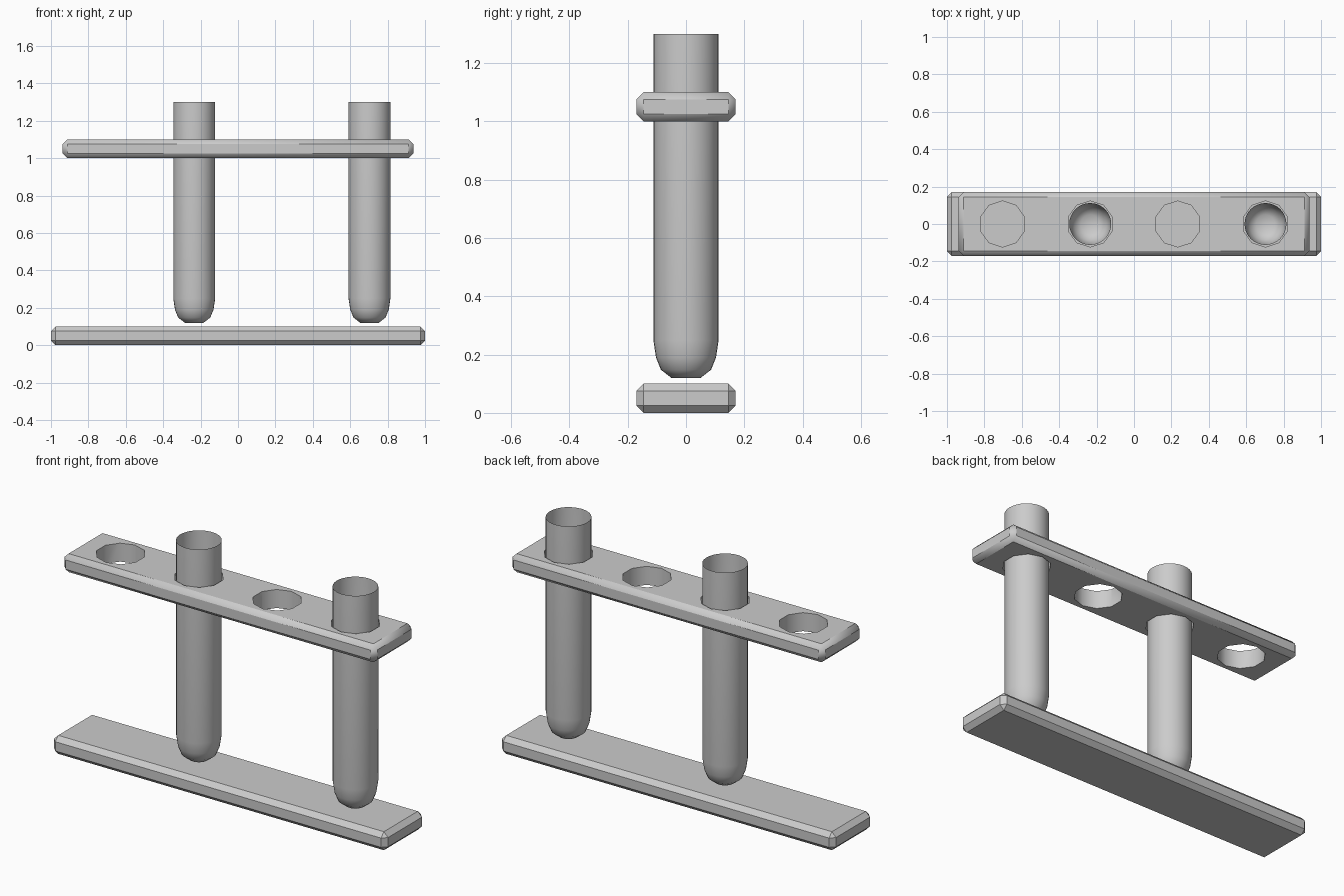
import bpy, bmesh, math

if "Cube" in bpy.data.objects:
    bpy.data.objects.remove(bpy.data.objects["Cube"])

HOLES = [-0.703, -0.234, 0.234, 0.703]


def activate(obj):
    bpy.ops.object.select_all(action='DESELECT')
    obj.select_set(True)
    bpy.context.view_layer.objects.active = obj


def board(name, length, z0):
    # chamfered bar, 0.34 deep and 0.1 thick
    bpy.ops.mesh.primitive_cube_add(size=1, location=(0, 0, z0 + 0.05))
    obj = bpy.context.object
    obj.name = name
    obj.scale = (length, 0.34, 0.1)
    bpy.ops.object.transform_apply(location=True, rotation=False, scale=True)
    mod = obj.modifiers.new("chamfer", 'BEVEL')
    mod.width = 0.025
    mod.segments = 1
    bpy.ops.object.modifier_apply(modifier=mod.name)
    return obj


def tube(name, x):
    # thin open-topped tube with a rounded bottom, spun from a profile
    profile = [(0, 0.12), (0.05, 0.12), (0.086, 0.148), (0.103, 0.19),
               (0.112, 0.25), (0.112, 1.3)]
    bm = bmesh.new()
    verts = [bm.verts.new((r, 0, z)) for r, z in profile]
    edges = [bm.edges.new(p) for p in zip(verts, verts[1:])]
    bmesh.ops.spin(bm, geom=verts + edges, cent=(0, 0, 0), axis=(0, 0, 1),
                   angle=2 * math.pi, steps=32)
    bmesh.ops.remove_doubles(bm, verts=bm.verts, dist=0.0005)
    bmesh.ops.recalc_face_normals(bm, faces=bm.faces)
    # make sure the outside faces outward
    wall = max(bm.faces, key=lambda f: f.calc_area())
    c = wall.calc_center_median()
    if wall.normal.x * c.x + wall.normal.y * c.y < 0:
        bmesh.ops.reverse_faces(bm, faces=bm.faces)
    mesh = bpy.data.meshes.new(name)
    bm.to_mesh(mesh)
    bm.free()
    obj = bpy.data.objects.new(name, mesh)
    bpy.context.collection.objects.link(obj)
    obj.location.x = x
    activate(obj)
    bpy.ops.object.shade_smooth_by_angle(angle=math.radians(50))


# base and upper rack board
board("base_board", 2.0, 0.0)
rack = board("holder_board", 1.875, 1.0)

# four ten-sided holes through the upper board
for x in HOLES:
    bpy.ops.mesh.primitive_cylinder_add(vertices=10, radius=0.123, depth=0.4,
                                        location=(x, 0, 1.05))
    cutter = bpy.context.object
    cutter.hide_render = True
    activate(rack)
    mod = rack.modifiers.new("hole", 'BOOLEAN')
    mod.operation = 'DIFFERENCE'
    mod.solver = 'EXACT'
    mod.object = cutter
    bpy.ops.object.modifier_apply(modifier=mod.name)
    bpy.data.objects.remove(cutter)
activate(rack)
bpy.ops.object.shade_smooth_by_angle(angle=math.radians(40))

# tubes in the second and fourth holes
tube("left_tube", HOLES[1])
tube("right_tube", HOLES[3])
